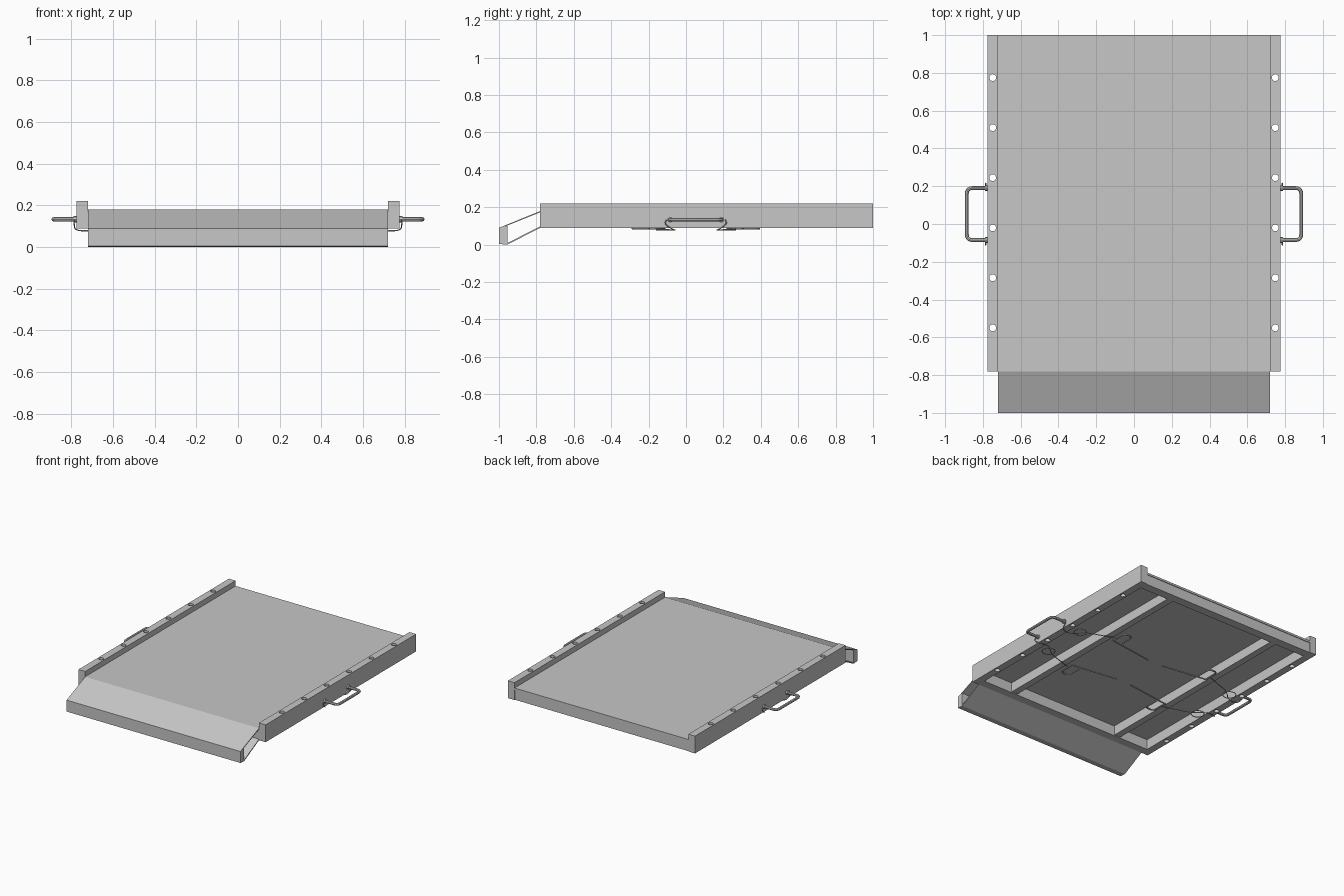
import bpy, bmesh, math
from mathutils import Vector

if "Cube" in bpy.data.objects:
    bpy.data.objects.remove(bpy.data.objects["Cube"], do_unlink=True)

metal = bpy.data.materials.new("light_grey_metal")
metal.use_nodes = True
metal.diffuse_color = (0.57, 0.57, 0.57, 1)
metal.node_tree.nodes["Principled BSDF"].inputs["Base Color"].default_value = (0.57, 0.57, 0.57, 1)


def finish(name, bm):
    bmesh.ops.recalc_face_normals(bm, faces=bm.faces)
    mesh = bpy.data.meshes.new(name)
    bm.to_mesh(mesh)
    bm.free()
    mesh.materials.append(metal)
    obj = bpy.data.objects.new(name, mesh)
    bpy.context.collection.objects.link(obj)
    return obj


def prism(name, profile, x0, x1):
    """Extrude a (y, z) profile along x."""
    bm = bmesh.new()
    face = bm.faces.new([bm.verts.new((x0, y, z)) for y, z in profile])
    ext = bmesh.ops.extrude_face_region(bm, geom=[face])
    verts = [g for g in ext["geom"] if isinstance(g, bmesh.types.BMVert)]
    bmesh.ops.translate(bm, verts=verts, vec=(x1 - x0, 0, 0))
    return finish(name, bm)


def box(name, x, y, z):
    return prism(name, [(y[0], z[0]), (y[1], z[0]), (y[1], z[1]), (y[0], z[1])], *x)


def activate(obj):
    bpy.ops.object.select_all(action="DESELECT")
    obj.select_set(True)
    bpy.context.view_layer.objects.active = obj


def tube(name, points, radius, bend, sides=2):
    """Round bar through the points, with every inner corner rounded."""
    pts = [Vector(p) for p in points]
    path = [pts[0]]
    for a, b, c in zip(pts, pts[1:], pts[2:]):
        p = b + (a - b).normalized() * min(bend, (a - b).length * 0.49)
        q = b + (c - b).normalized() * min(bend, (c - b).length * 0.49)
        for i in range(6):
            t = i / 5
            path.append(p * (1 - t) ** 2 + b * 2 * t * (1 - t) + q * t * t)
    path.append(pts[-1])
    curve = bpy.data.curves.new(name, "CURVE")
    curve.dimensions = "3D"
    curve.bevel_depth = radius
    curve.bevel_resolution = sides
    curve.use_fill_caps = True
    spline = curve.splines.new("POLY")
    spline.points.add(len(path) - 1)
    for sp, v in zip(spline.points, path):
        sp.co = (*v, 1)
    curve.materials.append(metal)
    obj = bpy.data.objects.new(name, curve)
    bpy.context.collection.objects.link(obj)
    activate(obj)
    bpy.ops.object.convert(target="MESH")
    bpy.ops.object.shade_smooth_by_angle()


BOTTOM, DECK, TOP = 0.09, 0.18, 0.22
FRONT, BACK = -0.78, 1.0
INNER, OUTER = 0.72, 0.775

# Deck plate with its frame and stiffening beams underneath
box("deck_plate", (-INNER, INNER), (FRONT, BACK), (0.165, DECK))
box("front_crossmember", (-INNER, INNER), (FRONT, -0.72), (BOTTOM, 0.165))
box("rear_crossmember", (-INNER, INNER), (0.93, 0.995), (BOTTOM, 0.165))
for side, label in ((1, "left"), (-1, "right")):
    xs = sorted((side * 0.43, side * 0.48))
    box(label + "_beam", xs, (-0.72, 0.93), (BOTTOM + 0.005, 0.165))

# Front ramp: sloping top and bottom plates and a solid nose
prism("ramp_top_plate", [(FRONT, DECK), (-1, 0.09), (-1, 0.084), (FRONT, 0.172)], -INNER, INNER)
prism("ramp_bottom_plate", [(FRONT, 0.098), (-0.96, 0.006), (-0.955, 0), (FRONT, BOTTOM)], -INNER, INNER)
prism("ramp_nose", [(-1, 0.004), (-0.955, 0), (-0.955, 0.1), (-1, 0.088)], -INNER, INNER)

for side, label in ((1, "left"), (-1, "right")):
    # Side rail drilled with a row of through holes
    rail = box(label + "_rail", sorted((side * INNER, side * OUTER)), (FRONT, BACK), (BOTTOM, TOP))
    bm = bmesh.new()
    for i in range(6):
        ring = bmesh.ops.create_cone(bm, cap_ends=True, segments=20, radius1=0.018,
                                     radius2=0.018, depth=0.5)
        bmesh.ops.translate(bm, verts=ring["verts"], vec=(side * 0.748, 0.775 - 0.265 * i, 0.15))
    cutter = finish("hole_cutter", bm)
    cutter.hide_render = True
    mod = rail.modifiers.new("holes", "BOOLEAN")
    mod.object = cutter
    mod.solver = "EXACT"
    activate(rail)
    bpy.ops.object.modifier_apply(modifier="holes")
    bpy.data.objects.remove(cutter, do_unlink=True)

    # Carrying handle
    lo, hi, hz = -0.085, 0.19, 0.133
    tube(label + "_handle", [(side * 0.77, lo, hz), (side * 0.885, lo, hz),
                             (side * 0.885, hi, hz), (side * 0.77, hi, hz)], 0.01, 0.03)

    # Lanyards, wire loops and pins, one set per handle end
    for end, y, where in ((1, hi, "rear"), (-1, lo, "front")):
        name = label + "_" + where

        def place(x, dy, z):
            return (side * x, y + end * dy, z)

        tube(name + "_handle_collar", [place(0.775, 0, hz), place(0.788, 0, hz)], 0.015, 0)
        tube(name + "_lanyard", [place(0.783, 0.02, hz), place(0.787, 0.03, 0.11),
                                 place(0.78, -0.02, 0.078), place(0.7, -0.03, 0.078),
                                 place(0.62, 0.05, 0.082), place(0.5, 0.09, 0.084),
                                 place(0.41, 0.12, 0.086)], 0.003, 0.05, 1)
        loop = [place(0.66 + 0.045 * math.cos(a), 0.03 + 0.045 * math.sin(a), 0.079)
                for a in [i * math.tau / 16 for i in range(17)]]
        tube(name + "_lanyard_loop", loop, 0.003, 0.01, 1)
        tube(name + "_pin_grip", [place(0.34, 0.08, 0.086), place(0.34, 0.2, 0.086),
                                  place(0.41, 0.2, 0.086), place(0.41, 0.08, 0.086)],
             0.006, 0.03)
        tube(name + "_pin", [place(0.42, 0.08, 0.086), place(0.06, 0.03, 0.086)], 0.005, 0)
